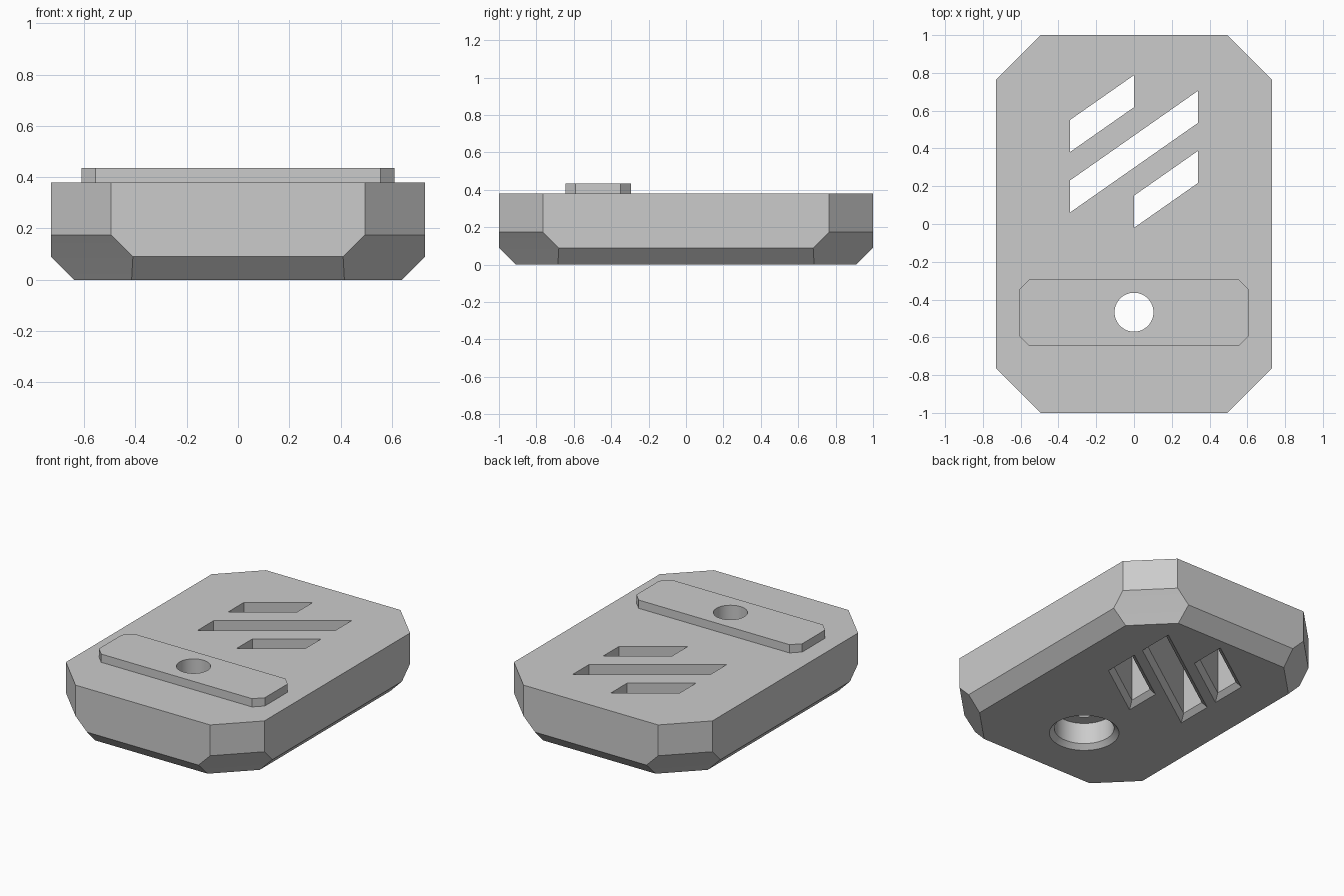
import bpy
import bmesh
from math import cos, sin, pi, radians, hypot

cube = bpy.data.objects.get("Cube")
if cube:
    bpy.data.objects.remove(cube, do_unlink=True)

grey = bpy.data.materials.new("plain grey")
grey.use_nodes = True
grey.diffuse_color = (0.6, 0.6, 0.6, 1)
grey.node_tree.nodes["Principled BSDF"].inputs["Base Color"].default_value = (0.6, 0.6, 0.6, 1)


def octagon(long_x, short_x, long_y, short_y, cy=0):
    """Rectangle with cut corners; long = outer extent, short = start of the cut."""
    quarter = [(long_x, short_y), (short_x, long_y)]
    half = quarter + [(-x, y) for x, y in reversed(quarter)]
    return [(x, y + cy) for x, y in half + [(-x, -y) for x, y in half]]


def circle(r, cy, n=64):
    return [(r * cos(2 * pi * i / n), cy + r * sin(2 * pi * i / n)) for i in range(n)]


def slanted(x0, x1, y0, height, grow):
    """Parallelogram with upright ends, grown outward on every side."""
    slope = 0.7
    rise = grow * hypot(1, slope)
    line = lambda x: y0 + slope * (x - x0)
    a, b = x0 - grow, x1 + grow
    return [(a, line(a) - rise), (b, line(b) - rise),
            (b, line(b) + height + rise), (a, line(a) + height + rise)]


def loft(name, rings):
    """Closed solid skinned through (outline, z) rings."""
    bm = bmesh.new()
    loops = [[bm.verts.new((x, y, z)) for x, y in pts] for pts, z in rings]
    n = len(loops[0])
    for low, high in zip(loops, loops[1:]):
        for i in range(n):
            j = (i + 1) % n
            bm.faces.new((low[i], low[j], high[j], high[i]))
    bm.faces.new(loops[0][::-1])
    bm.faces.new(loops[-1])
    bmesh.ops.recalc_face_normals(bm, faces=bm.faces)
    mesh = bpy.data.meshes.new(name)
    bm.to_mesh(mesh)
    bm.free()
    mesh.materials.append(grey)
    obj = bpy.data.objects.new(name, mesh)
    bpy.context.collection.objects.link(obj)
    return obj


def cut(obj, cutters):
    for c in cutters:
        mod = obj.modifiers.new("cut", 'BOOLEAN')
        mod.operation = 'DIFFERENCE'
        mod.solver = 'EXACT'
        mod.object = c
    bpy.context.view_layer.update()
    graph = bpy.context.evaluated_depsgraph_get()
    mesh = bpy.data.meshes.new_from_object(obj.evaluated_get(graph))
    obj.modifiers.clear()
    obj.data = mesh


# Body: cut-corner block with bevelled underside
TOP, PAD_TOP, HOLE_Y = 0.38, 0.435, -0.467
rim = octagon(0.73, 0.495, 1.0, 0.765)
body = loft("body", [
    (octagon(0.64, 0.415, 0.91, 0.685), 0),
    (octagon(0.73, 0.41, 1.0, 0.68), 0.09),
    (rim, 0.175),
    (rim, TOP)])

# Raised pad on the top
pad_shape = octagon(0.61, 0.555, 0.175, 0.12, -0.47)
pad = loft("raised_pad", [(pad_shape, TOP), (pad_shape, PAD_TOP)])

# Round hole, widened from below with a bevelled mouth
hole = loft("hole_cutter", [
    (circle(0.22, HOLE_Y), -0.01),
    (circle(0.18, HOLE_Y), 0.03),
    (circle(0.18, HOLE_Y), 0.17),
    (circle(0.103, HOLE_Y), 0.17),
    (circle(0.103, HOLE_Y), 0.6)])

# Slanted slots, flared at the underside
slots = []
for x0, x1, y0 in [(-0.34, 0, 0.38), (-0.34, 0.34, 0.06), (0, 0.34, -0.02)]:
    slots.append(loft("slot_cutter", [
        (slanted(x0, x1, y0, 0.17, 0.04), -0.01),
        (slanted(x0, x1, y0, 0.17, 0), 0.03),
        (slanted(x0, x1, y0, 0.17, 0), 0.6)]))

cut(body, [hole] + slots)
cut(pad, [hole])
for c in [hole] + slots:
    bpy.data.objects.remove(c, do_unlink=True)

# Smooth hole walls, sharp edges elsewhere
bpy.ops.object.select_all(action='DESELECT')
for obj in (body, pad):
    obj.select_set(True)
bpy.context.view_layer.objects.active = body
bpy.ops.object.shade_smooth_by_angle(angle=radians(20))
